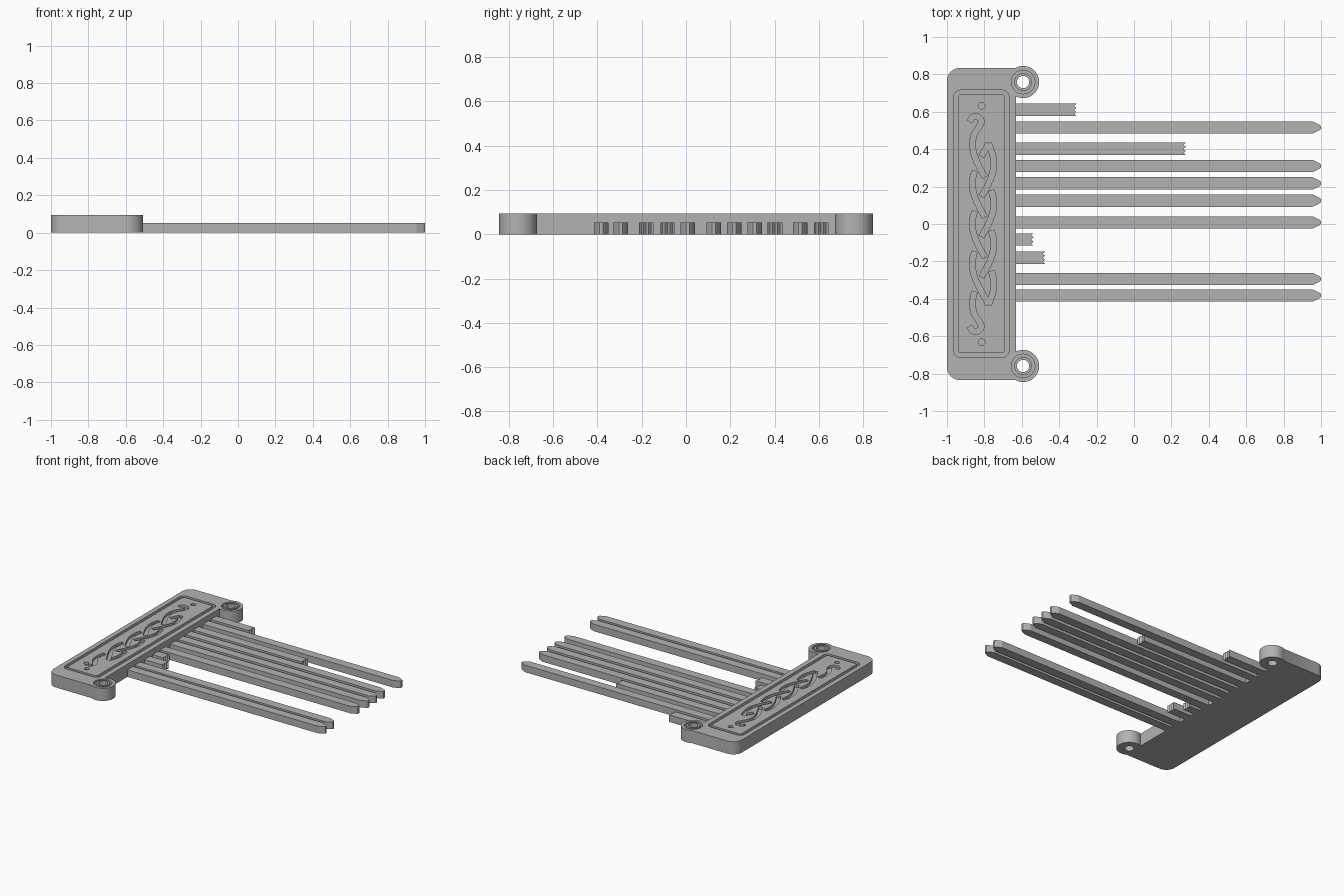
import bpy, bmesh
from math import sin, cos, pi, tau
from mathutils import Vector

if "Cube" in bpy.data.objects:
    bpy.data.objects.remove(bpy.data.objects["Cube"], do_unlink=True)

TOP, EDGE = 0.095, -0.63
grey = bpy.data.materials.new("plain_grey")
grey.use_nodes = True
grey.diffuse_color = (0.45, 0.45, 0.45, 1)
grey.node_tree.nodes["Principled BSDF"].inputs["Base Color"].default_value = grey.diffuse_color


def finish(name, bm):
    bmesh.ops.recalc_face_normals(bm, faces=bm.faces)
    mesh = bpy.data.meshes.new(name)
    bm.to_mesh(mesh)
    bm.free()
    mesh.materials.append(grey)
    obj = bpy.data.objects.new(name, mesh)
    bpy.context.collection.objects.link(obj)
    return obj


def prism(bm, outline, z0, z1):
    low = [bm.verts.new((x, y, z0)) for x, y in outline]
    high = [bm.verts.new((x, y, z1)) for x, y in outline]
    bm.faces.new(low)
    bm.faces.new(high)
    for i in range(len(low)):
        j = (i + 1) % len(low)
        bm.faces.new((low[i], low[j], high[j], high[i]))


def ribbon(bm, path, width, z0, z1, closed=False):
    """Sweep a rectangular section along a flat path."""
    pts = [Vector(p) for p in path]
    n = len(pts)
    rows = []
    for i, p in enumerate(pts):
        a = pts[i - 1] if closed or i else p
        b = pts[(i + 1) % n] if closed or i < n - 1 else p
        d = (b - a).normalized()
        side = Vector((-d.y, d.x)) * width / 2
        l, r = p + side, p - side
        rows.append([bm.verts.new((q.x, q.y, z))
                     for q, z in ((l, z0), (r, z0), (r, z1), (l, z1))])
    for i in range(n if closed else n - 1):
        a, b = rows[i], rows[(i + 1) % n]
        for k in range(4):
            m = (k + 1) % 4
            bm.faces.new((a[k], a[m], b[m], b[k]))
    if not closed:
        bm.faces.new(rows[0])
        bm.faces.new(rows[-1])


def circle(cx, cy, r, n=40):
    return [(cx + r * cos(tau * i / n), cy + r * sin(tau * i / n)) for i in range(n)]


def rounded(x0, x1, y0, y1, radii, n=8):
    """Rounded rectangle; radii run from the +x +y corner anticlockwise."""
    out = []
    corners = ((x1, y1, -1, -1), (x0, y1, 1, -1), (x0, y0, 1, 1), (x1, y0, -1, 1))
    for c, (x, y, sx, sy) in enumerate(corners):
        r = radii[c]
        steps = n if r else 0
        for i in range(steps + 1):
            t = pi / 2 * (c + i / max(steps, 1))
            out.append((x + sx * r + r * cos(t), y + sy * r + r * sin(t)))
    return out


def smooth(path):
    for _ in range(2):
        new = [path[0]]
        for (ax, ay), (bx, by) in zip(path, path[1:]):
            new += [(ax * .75 + bx * .25, ay * .75 + by * .25),
                    (ax * .25 + bx * .75, ay * .25 + by * .75)]
        path = new + [path[-1]]
    return path


def boolean(obj, cutter, operation):
    mod = obj.modifiers.new(operation, 'BOOLEAN')
    mod.operation, mod.object = operation, cutter
    mod.solver, mod.use_self = 'EXACT', True
    dg = bpy.context.evaluated_depsgraph_get()
    mesh = bpy.data.meshes.new_from_object(obj.evaluated_get(dg))
    obj.modifiers.clear()
    obj.data = mesh
    bpy.data.objects.remove(cutter, do_unlink=True)


# Handle plate with a ring at each end
bm = bmesh.new()
prism(bm, rounded(-1, EDGE, -0.835, 0.835, (0, 0.07, 0.07, 0)), 0, TOP)
handle = finish("handle", bm)
RING_X, RING_Y = -0.593, 0.759
for s in (-1, 1):
    bm = bmesh.new()
    prism(bm, circle(RING_X, s * RING_Y, 0.086, 48), 0, TOP)
    boolean(handle, finish("ring_cutter", bm), 'UNION')

# Border groove, ring grooves, ring holes and small dots
bm = bmesh.new()
FLOOR, ABOVE = TOP - 0.02, TOP + 0.05
ribbon(bm, rounded(-0.952, -0.68, -0.702, 0.704, (0.025,) * 4), 0.023, FLOOR, ABOVE, True)
for s in (-1, 1):
    ribbon(bm, circle(RING_X, s * RING_Y, 0.055), 0.016, FLOOR, ABOVE, True)
    prism(bm, circle(RING_X, s * RING_Y, 0.033, 32), -0.05, ABOVE)
    prism(bm, circle(-0.815, s * 0.632, 0.018, 20), FLOOR, ABOVE)
boolean(handle, finish("groove_cutter", bm), 'DIFFERENCE')

# Engraved three-strand plait, each strand broken where it passes under
CX, AMP, HALF, WIDTH, N = -0.807, 0.057, 0.43, 0.03, 140
hook = smooth([(-0.057, 0.435), (-0.05, 0.48), (-0.02, 0.52), (-0.006, 0.55),
               (-0.025, 0.575), (-0.055, 0.575), (-0.072, 0.548)])


def strand(k, s):
    t = tau * (s * 4 / 3 + k / 3)
    return -AMP * cos(t), sin(t)


for k in range(3):
    runs = [[]]
    for i in range(N + 1):
        s = i / N
        x, slope = strand(k, s)
        under = False
        for j in range(3):
            if j != k and 0.05 < s < 0.95:
                ox, other = strand(j, s)
                if abs(x - ox) < 0.034 and slope * other < 0 and slope * (x + ox) > 0:
                    under = True
        if under:
            if runs[-1]:
                runs.append([])
        else:
            runs[-1].append((CX + x, HALF - 2 * HALF * s))
    if k == 0:
        runs[0] = [(CX + x, y) for x, y in reversed(hook)] + runs[0]
    if k == 2:
        runs[-1] += [(CX + x, -y) for x, y in hook]
    bm = bmesh.new()
    for run in runs:
        if len(run) > 2:
            ribbon(bm, run, WIDTH, FLOOR + 0.001 * k, ABOVE + 0.01 * k)
    boolean(handle, finish("plait_cutter", bm), 'DIFFERENCE')

# Teeth: position along the handle and tip position (1 means unbroken)
teeth = [(0.61, -0.308), (0.516, 1), (0.402, 0.277), (0.31, 1), (0.217, 1), (0.125, 1),
         (0.008, 1), (-0.083, -0.537), (-0.18, -0.475), (-0.294, 1), (-0.382, 1)]
H = 0.033
for i, (y, end) in enumerate(teeth):
    if end == 1:
        tip = [(0.955, -H), (0.99, -0.016), (1, -0.008), (1, 0.008), (0.99, 0.016), (0.955, H)]
    else:
        tip = [(end - (0.012 if n % 2 else 0), -H + 2 * H * n / 6) for n in range(7)]
    bm = bmesh.new()
    prism(bm, [(EDGE, H), (EDGE, -H)] + [(px, y_) for px, y_ in tip], 0, 0.053)
    bmesh.ops.translate(bm, verts=bm.verts, vec=(0, y, 0))
    finish(("tooth_" if end == 1 else "broken_tooth_") + str(i + 1), bm)

# Smooth the round walls, keep the edges crisp
bpy.ops.object.select_all(action='DESELECT')
handle.name = "handle"
handle.select_set(True)
bpy.context.view_layer.objects.active = handle
bpy.ops.object.shade_smooth_by_angle(angle=0.5)
